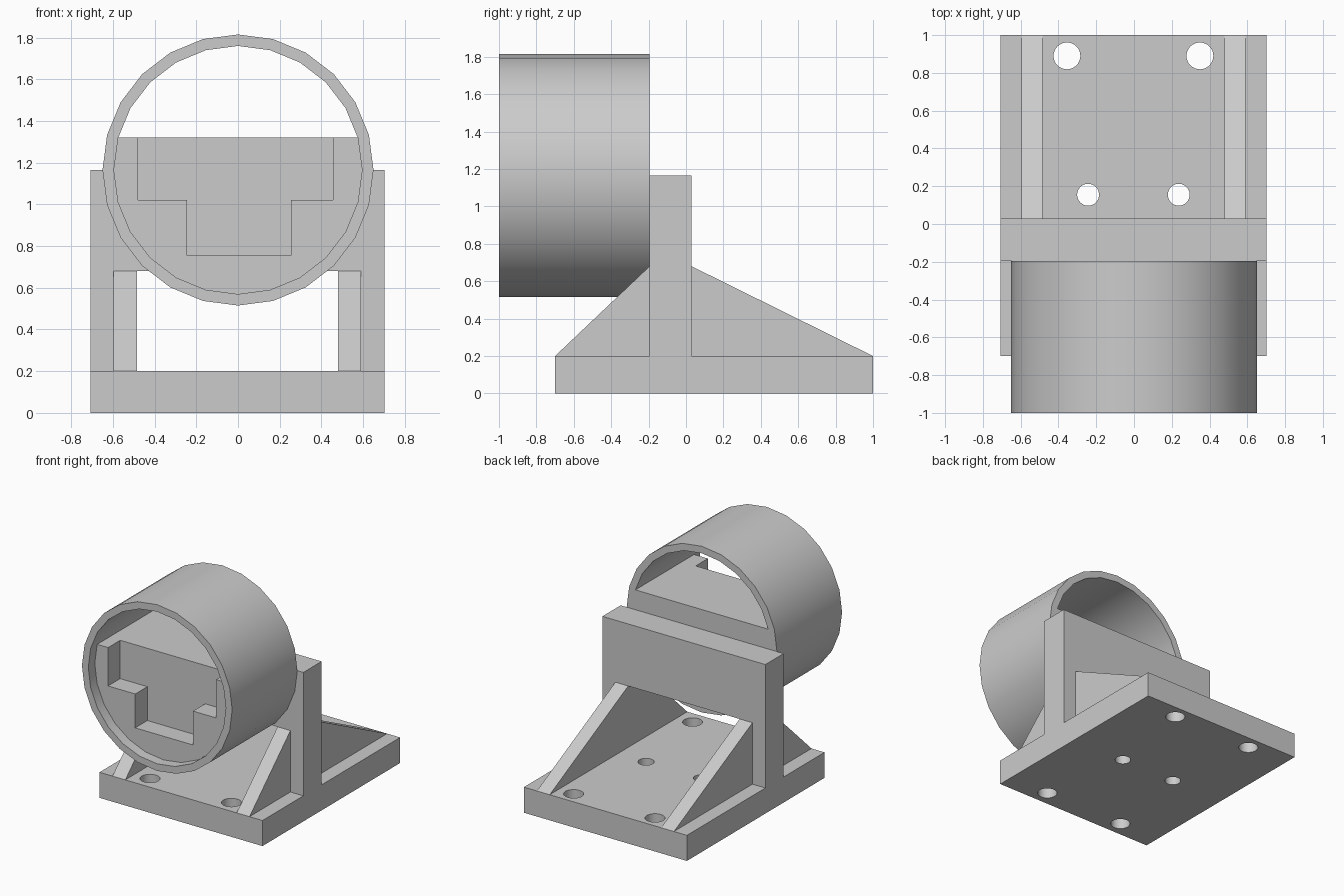
import bpy, bmesh, math
from mathutils import Vector

cube = bpy.data.objects.get("Cube")
if cube:
    bpy.data.objects.remove(cube, do_unlink=True)

GREY = (0.6, 0.6, 0.6, 1.0)
mat = bpy.data.materials.new("plain grey")
mat.use_nodes = True
mat.diffuse_color = GREY
mat.node_tree.nodes["Principled BSDF"].inputs["Base Color"].default_value = GREY

SEGMENTS = 24
HALF = 0.705                 # half width of base and upright
MID = -0.003                 # mounting block centre in x
BASE_TOP, WINDOW_TOP, PLATE_TOP = 0.2, 0.68, 1.165
FRONT, BACK = -0.7, 1.0
PLATE_FRONT, PLATE_BACK = -0.195, 0.03
TUBE_Z, OUTER, INNER = 1.165, 0.65, 0.595


def make_object(name, bm):
    bmesh.ops.recalc_face_normals(bm, faces=bm.faces)
    mesh = bpy.data.meshes.new(name)
    bm.to_mesh(mesh)
    bm.free()
    mesh.materials.append(mat)
    ob = bpy.data.objects.new(name, mesh)
    bpy.context.collection.objects.link(ob)
    return ob


def add_prism(bm, outline, axis, start, end):
    """Extrude a 2D outline along the named axis."""
    place = {"x": lambda a, b: (start, a, b),
             "y": lambda a, b: (a, start, b),
             "z": lambda a, b: (a, b, start)}[axis]
    face = bm.faces.new([bm.verts.new(place(a, b)) for a, b in outline])
    new = bmesh.ops.extrude_face_region(bm, geom=[face])["geom"]
    offset = Vector((0, 0, 0))
    offset["xyz".index(axis)] = end - start
    bmesh.ops.translate(bm, vec=offset,
                        verts=[v for v in new if isinstance(v, bmesh.types.BMVert)])


def prism(name, outline, axis, start, end):
    bm = bmesh.new()
    add_prism(bm, outline, axis, start, end)
    return make_object(name, bm)


def circle(cx, cy, radius, count):
    turn = 2 * math.pi / count
    return [(cx + radius * math.cos(i * turn), cy + radius * math.sin(i * turn))
            for i in range(count)]


def activate(ob):
    bpy.ops.object.select_all(action="DESELECT")
    ob.select_set(True)
    bpy.context.view_layer.objects.active = ob


def cut(ob, cutter):
    cutter.hide_render = True
    mod = ob.modifiers.new("cut", "BOOLEAN")
    mod.operation, mod.solver, mod.object = "DIFFERENCE", "EXACT", cutter
    activate(ob)
    bpy.ops.object.modifier_apply(modifier=mod.name)
    bpy.data.objects.remove(cutter, do_unlink=True)


def smooth(ob):
    activate(ob)
    bpy.ops.object.shade_smooth_by_angle(angle=math.radians(30))


# Base with four corner bolt holes and two smaller holes
left, right = MID - HALF, MID + HALF
base = prism("base_plate", [(left, FRONT), (right, FRONT), (right, BACK), (left, BACK)],
             "z", 0, BASE_TOP)
bm = bmesh.new()
for side in (-1, 1):
    for x, y, radius in ((0.352, 0.89, 0.071), (0.352, -0.58, 0.071), (0.24, 0.155, 0.058)):
        add_prism(bm, circle(MID + side * x, y, radius, 32), "z", -0.1, 0.3)
cut(base, make_object("hole_cutter", bm))
smooth(base)

# Upright wall with an open window at its foot
window = 0.482
upright = [(left, BASE_TOP), (MID - window, BASE_TOP), (MID - window, WINDOW_TOP),
           (MID + window, WINDOW_TOP), (MID + window, BASE_TOP), (right, BASE_TOP),
           (right, PLATE_TOP), (left, PLATE_TOP)]
prism("upright_wall", upright, "y", PLATE_FRONT, PLATE_BACK)

# Triangular ribs before and behind the wall
for side, label in ((1, "left"), (-1, "right")):
    start, end = MID + side * window, MID + side * 0.593
    for where, wall, toe in (("front", PLATE_FRONT, FRONT), ("back", PLATE_BACK, BACK)):
        prism(f"{where}_{label}_rib",
              [(wall, BASE_TOP), (toe, BASE_TOP), (wall, WINDOW_TOP)], "x", start, end)

# Round tube, spun from a rectangular section
bm = bmesh.new()
section = [bm.verts.new((r, y, TUBE_Z)) for r, y in
           ((INNER, -1), (OUTER, -1), (OUTER, PLATE_FRONT), (INNER, PLATE_FRONT))]
edges = [bm.edges.new((section[i], section[(i + 1) % 4])) for i in range(4)]
bmesh.ops.spin(bm, geom=section + edges, cent=(0, 0, TUBE_Z), axis=(0, 1, 0),
               angle=2 * math.pi, steps=SEGMENTS)
bmesh.ops.remove_doubles(bm, verts=bm.verts, dist=0.0001)
smooth(make_object("tube", bm))

# Solid filling of the lower tube, cut level on top
FILL_TOP = 1.32
bm = bmesh.new()
add_prism(bm, circle(0, TUBE_Z, INNER, SEGMENTS), "y", -0.92, PLATE_FRONT)
result = bmesh.ops.bisect_plane(bm, geom=bm.verts[:] + bm.edges[:] + bm.faces[:],
                                plane_co=(0, 0, FILL_TOP), plane_no=(0, 0, 1),
                                clear_outer=True)
rim = [e for e in result["geom_cut"] if isinstance(e, bmesh.types.BMEdge)]
bmesh.ops.holes_fill(bm, edges=rim, sides=0)
filling = make_object("tube_filling", bm)

# Stepped pocket in the front of the filling
pocket = [(-0.48, 1.5), (-0.48, 1.02), (-0.245, 1.02), (-0.245, 0.755),
          (0.255, 0.755), (0.255, 1.02), (0.455, 1.02), (0.455, 1.5)]
cut(filling, prism("pocket_cutter", pocket, "y", -1.1, -0.77))
